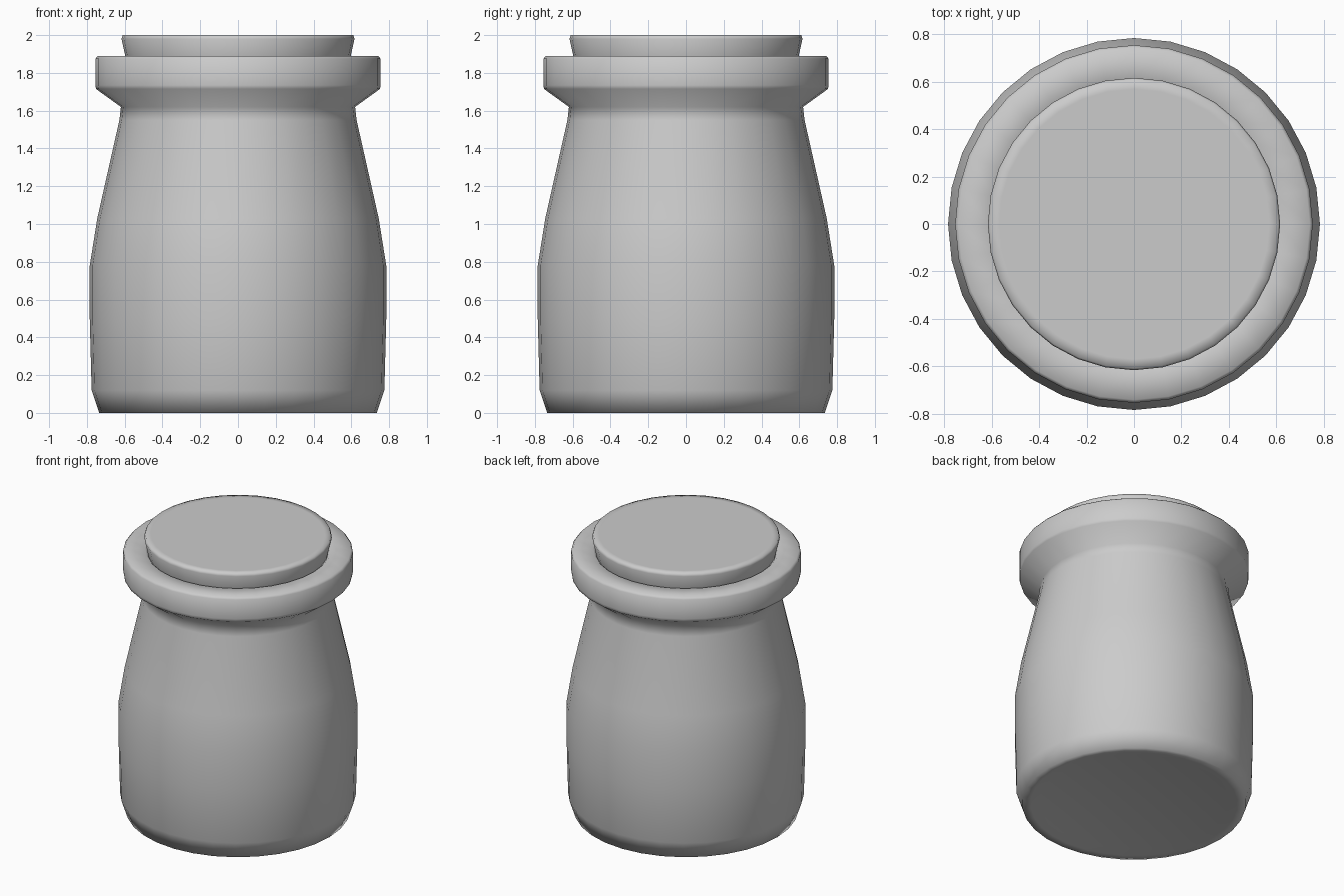
import bpy, bmesh
from math import cos, sin, pi, radians

if "Cube" in bpy.data.objects:
    bpy.data.objects.remove(bpy.data.objects["Cube"])

SIDES = 32


def lathe(name, profile):
    """Spin a closed (radius, z) profile about z; radius 0 makes a pole."""
    bm = bmesh.new()
    rings = []
    for r, z in profile:
        if r == 0:
            rings.append([bm.verts.new((0, 0, z))])
        else:
            rings.append([bm.verts.new((r * cos(2 * pi * i / SIDES),
                                        r * sin(2 * pi * i / SIDES), z))
                          for i in range(SIDES)])
    for a, b in zip(rings, rings[1:]):
        for i in range(SIDES):
            j = (i + 1) % SIDES
            if len(a) == 1:
                bm.faces.new((a[0], b[j], b[i]))
            elif len(b) == 1:
                bm.faces.new((a[i], a[j], b[0]))
            else:
                bm.faces.new((a[i], a[j], b[j], b[i]))
    bmesh.ops.recalc_face_normals(bm, faces=bm.faces)
    mesh = bpy.data.meshes.new(name)
    bm.to_mesh(mesh)
    bm.free()
    obj = bpy.data.objects.new(name, mesh)
    bpy.context.collection.objects.link(obj)
    bpy.ops.object.select_all(action='DESELECT')
    obj.select_set(True)
    bpy.context.view_layer.objects.active = obj
    bpy.ops.object.shade_smooth_by_angle(angle=radians(80))
    return obj


# Hollow jar: base, bulging wall, neck, flared collar, then inner wall
lathe("jar", [
    (0, 0.015), (0.62, 0.015), (0.68, 0.0), (0.735, 0.0),
    (0.775, 0.12), (0.785, 0.5), (0.785, 0.78), (0.745, 1.03),
    (0.628, 1.55), (0.62, 1.62), (0.752, 1.715), (0.755, 1.735),
    (0.755, 1.875), (0.742, 1.89),
    (0.61, 1.89), (0.592, 1.875), (0.56, 1.6), (0.68, 1.03),
    (0.72, 0.78), (0.71, 0.14), (0.66, 0.08), (0, 0.08)])

# Tapered stopper plugging the mouth
lathe("stopper", [
    (0, 1.62), (0.53, 1.62), (0.555, 1.64), (0.597, 1.89),
    (0.617, 1.98), (0.61, 2.0), (0.57, 2.0), (0, 2.0)])
